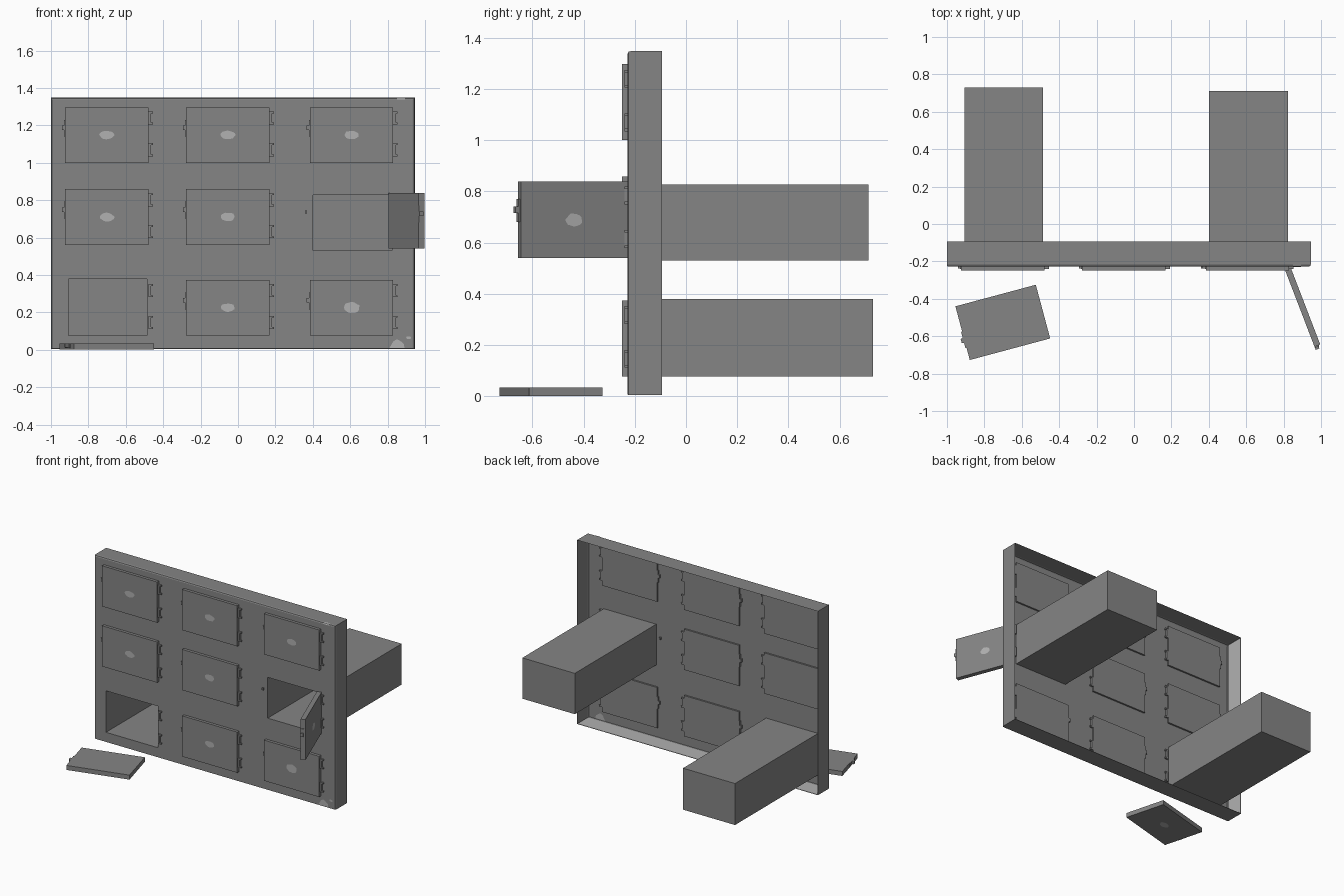
import bpy, bmesh, math, random
from mathutils import Matrix, Vector

random.seed(4)
if "Cube" in bpy.data.objects:
    bpy.data.objects.remove(bpy.data.objects["Cube"])


def material(name, v):
    m = bpy.data.materials.new(name)
    m.use_nodes = True
    m.diffuse_color = (v, v, v, 1)
    m.node_tree.nodes["Principled BSDF"].inputs["Base Color"].default_value = (v, v, v, 1)
    return m


GREY = material("steel grey", 0.235)
LIGHT = material("worn light grey", 0.44)
FRONT = -0.228            # y of the cabinet face
W, H, T = 0.445, 0.297, 0.033   # door size


def finish(bm, name, matrix=None):
    me = bpy.data.meshes.new(name)
    bm.to_mesh(me)
    bm.free()
    me.materials.append(GREY)
    me.materials.append(LIGHT)
    ob = bpy.data.objects.new(name, me)
    bpy.context.collection.objects.link(ob)
    if matrix:
        ob.matrix_world = matrix
    return ob


def box(bm, x, y, z, mat=0):
    c = [Vector((a, b, d)) for a in x for b in y for d in z]
    v = [bm.verts.new(p) for p in c]
    for q in ((0, 1, 3, 2), (4, 6, 7, 5), (0, 4, 5, 1), (2, 3, 7, 6), (0, 2, 6, 4), (1, 5, 7, 3)):
        bm.faces.new([v[i] for i in q]).material_index = mat


def patch_face(bm, points):
    bm.faces.new([bm.verts.new(p) for p in points]).material_index = 1


def blotch(bm, x, y, z, w, h, n=16):
    # irregular worn patch facing the front
    pts = []
    for i in range(n):
        a = math.tau * i / n
        r = random.uniform(0.9, 1.08) / 2
        pts.append((x + w * r * math.cos(a), y, z + h * r * math.sin(a)))
    patch_face(bm, pts)


def loop(bm, x0, x1, y, z0, z1):
    return [bm.verts.new(p) for p in ((x0, y, z0), (x1, y, z0), (x1, y, z1), (x0, y, z1))]


def bridge(bm, a, b):
    for i in range(4):
        j = (i + 1) % 4
        bm.faces.new((a[i], a[j], b[j], b[i]))


# Cabinet face with two open holes, rounded front edge and rim running back
bm = bmesh.new()
xs = (-0.995, -0.907, -0.487, 0.4, 0.824, 0.933)
zs = (0.007, 0.077, 0.38, 0.53, 0.828, 1.338)
grid = [[bm.verts.new((x, FRONT, z)) for z in zs] for x in xs]
for i in range(5):
    for k in range(5):
        if (i, k) not in ((1, 1), (3, 3)):
            bm.faces.new((grid[i][k], grid[i + 1][k], grid[i + 1][k + 1], grid[i][k + 1]))
rings = [loop(bm, xs[0], xs[-1], FRONT, zs[0], zs[-1]),
         loop(bm, -0.9985, 0.942, -0.2245, 0.0055, 1.345),
         loop(bm, -1, 0.946, -0.215, 0.005, 1.348),
         loop(bm, -1, 0.946, -0.093, 0.005, 1.348)]
for a, b in zip(rings, rings[1:]):
    bridge(bm, a, b)
bmesh.ops.remove_doubles(bm, verts=bm.verts, dist=0.0005)
finish(bm, "cabinet_shell")

# Worn lining inside the rim
bm = bmesh.new()
box(bm, (-0.995, 0.94), (-0.213, -0.094), (0.0055, 0.008), 1)
box(bm, (-0.9995, -0.997), (-0.213, -0.094), (0.008, 1.34), 1)
finish(bm, "rim_lining")

# Chips on the right corners, the bottom one worn through to the back
bm = bmesh.new()
chip = ((0.81, 0.01), (0.89, 0.01), (0.887, 0.032), (0.865, 0.05), (0.848, 0.057), (0.83, 0.045))
for y in (FRONT - 0.002, FRONT + 0.002):
    patch_face(bm, [(x, y, z) for x, z in chip])
blotch(bm, 0.913, FRONT - 0.002, 0.065, 0.027, 0.016)
edge = ((FRONT - 0.001, 1.339), (-0.2255, 1.3465), (-0.2155, 1.3495))
for (y0, z0), (y1, z1) in zip(edge, edge[1:]):
    patch_face(bm, ((0.85, y0, z0), (0.893, y0, z0), (0.893, y1, z1), (0.85, y1, z1)))
finish(bm, "corner_chips")


# Deep compartments behind the open holes
def compartment(name, i, k, back):
    bm = bmesh.new()
    args = (xs[i], xs[i + 1]), (zs[k], zs[k + 1])
    a = loop(bm, *args[0], FRONT, *args[1])
    b = loop(bm, *args[0], back, *args[1])
    bridge(bm, a, b)
    bm.faces.new(b)
    finish(bm, name)


compartment("low_compartment", 1, 1, 0.73)
compartment("middle_compartment", 3, 3, 0.712)


# Door with its latch; the local origin is the bottom hinge corner
def door(name, matrix, patch=(0.078, 0.046)):
    bm = bmesh.new()
    t = T / 2
    box(bm, (-W, 0), (-t, t), (0, H))
    blotch(bm, -W / 2, -t - 0.001, H / 2, *patch)
    box(bm, (-W - 0.006, -W), (-0.008, t), (0.14, 0.23))
    box(bm, (-W - 0.018, -W - 0.006), (-0.005, t), (0.175, 0.2))
    finish(bm, name, matrix)


# A pair of bracket hinges beside a door
def hinges(name, x, z):
    bm = bmesh.new()
    y = (FRONT - 0.012, FRONT + 0.012)
    for h in (0.035, 0.205):
        box(bm, (x, x + 0.014), y, (z + h + 0.01, z + h + 0.06))
        for e in (0, 0.06):
            box(bm, (x, x + 0.024), y, (z + h + e, z + h + e + 0.01))
    finish(bm, name)


columns = {"left": -0.479, "middle": 0.168, "right": 0.83}
rows = {"top": 1.0, "middle": 0.562, "bottom": 0.077}
for row, z in rows.items():
    for col, x in columns.items():
        z_hinge = z - 0.017 if (row, col) == ("middle", "right") else z
        hinges(f"{row}_{col}_hinges", x, z_hinge)
        if (row, col) in (("middle", "right"), ("bottom", "left")):
            continue
        patch = (0.085, 0.06) if (row, col) == ("bottom", "right") else (0.078, 0.046)
        door(f"{row}_{col}_door", Matrix.Translation((x, -0.2325, z)), patch)

# Door swung open, and door fallen face down on the ground
door("open_door", Matrix.Translation((0.821, -0.235, 0.541)) @ Matrix.Rotation(math.radians(111), 4, "Z"),
     (0.07, 0.05))
door("fallen_door", Matrix.Translation((-0.525, -0.325, T / 2 + 0.001))
     @ Matrix.Rotation(math.radians(15), 4, "Z") @ Matrix.Rotation(math.radians(90), 4, "X"))

# Small catch stud beside the open hole
bm = bmesh.new()
box(bm, (0.358, 0.37), (FRONT - 0.01, FRONT + 0.012), (0.728, 0.744))
finish(bm, "catch_stud")
